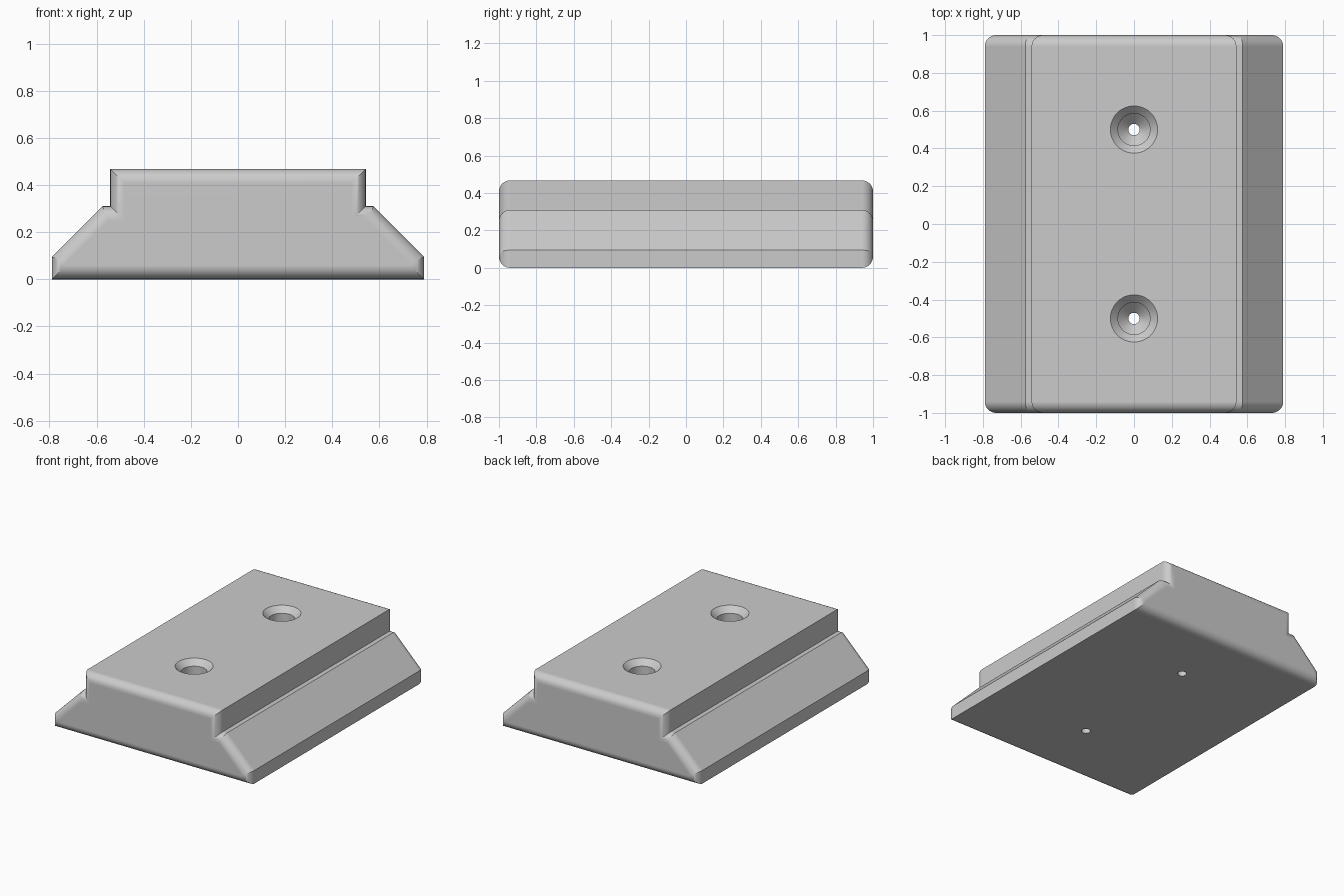
import bpy
import bmesh
from math import sin, cos, pi, radians
from mathutils import Vector

cube = bpy.data.objects.get("Cube")
if cube:
    bpy.data.objects.remove(cube, do_unlink=True)

grey = bpy.data.materials.new("plain grey")
grey.use_nodes = True
colour = (0.6, 0.6, 0.6, 1)
grey.diffuse_color = colour
grey.node_tree.nodes["Principled BSDF"].inputs["Base Color"].default_value = colour


def loft(name, rings, capped=True):
    """Skin a list of equal-length point rings into one closed object."""
    bm = bmesh.new()
    loops = [[bm.verts.new(p) for p in ring] for ring in rings]
    for a, b in zip(loops, loops[1:]):
        for i in range(len(a)):
            j = (i + 1) % len(a)
            bm.faces.new((a[i], a[j], b[j], b[i]))
    if capped:
        bm.faces.new(loops[0])
        bm.faces.new(loops[-1])
    bmesh.ops.recalc_face_normals(bm, faces=bm.faces)
    mesh = bpy.data.meshes.new(name)
    bm.to_mesh(mesh)
    bm.free()
    mesh.materials.append(grey)
    obj = bpy.data.objects.new(name, mesh)
    bpy.context.collection.objects.link(obj)
    return obj


def inset(points, d):
    """Mitred inward offset of a counter-clockwise outline."""
    result = []
    for i, p in enumerate(points):
        before = (p - points[i - 1]).normalized()
        after = (points[(i + 1) % len(points)] - p).normalized()
        n1 = Vector((-before.y, before.x))
        n2 = Vector((-after.y, after.x))
        result.append(p + (n1 + n2) * d / (1 + n1.dot(n2)))
    return result


# Stepped cross-section, mirrored left to right
half = [(0.79, 0), (0.79, 0.095), (0.575, 0.31), (0.542, 0.31), (0.542, 0.468)]
outline = [Vector(p) for p in half + [(-x, z) for x, z in reversed(half)]]

# Body with rounded front and back ends
radius, steps = 0.06, 8
ends = []
for k in range(steps + 1):
    t = k / steps * pi / 2
    ends.append((1 - radius * (1 - cos(t)), radius * (1 - sin(t))))
sections = [(-y, d) for y, d in ends] + [(y, d) for y, d in reversed(ends)]
body = loft("mounting_block",
            [[(p.x, y, p.y) for p in inset(outline, d)] for y, d in sections])

# Countersunk screw holes: radius and height down the bore
bore = [(0.135, 0.478), (0.085, 0.428), (0.085, 0.2), (0.03, 0.145), (0.03, -0.05)]
sides = 48
for label, y in (("front", -0.5), ("back", 0.5)):
    rings = [[(r * cos(2 * pi * i / sides), y + r * sin(2 * pi * i / sides), z)
              for i in range(sides)] for r, z in bore]
    cutter = loft(label + "_screw_hole_cutter", rings)
    cutter.hide_render = True
    cut = body.modifiers.new(label + " screw hole", "BOOLEAN")
    cut.operation = "DIFFERENCE"
    cut.solver = "EXACT"
    cut.object = cutter
    bpy.context.view_layer.objects.active = body
    bpy.ops.object.modifier_apply(modifier=cut.name)
    bpy.data.objects.remove(cutter, do_unlink=True)

# Smooth rounded ends, crisp edges
bpy.ops.object.select_all(action="DESELECT")
body.select_set(True)
bpy.context.view_layer.objects.active = body
bpy.ops.object.shade_smooth_by_angle(angle=radians(25))
weighted = body.modifiers.new("even shading", "WEIGHTED_NORMAL")
weighted.keep_sharp = True
